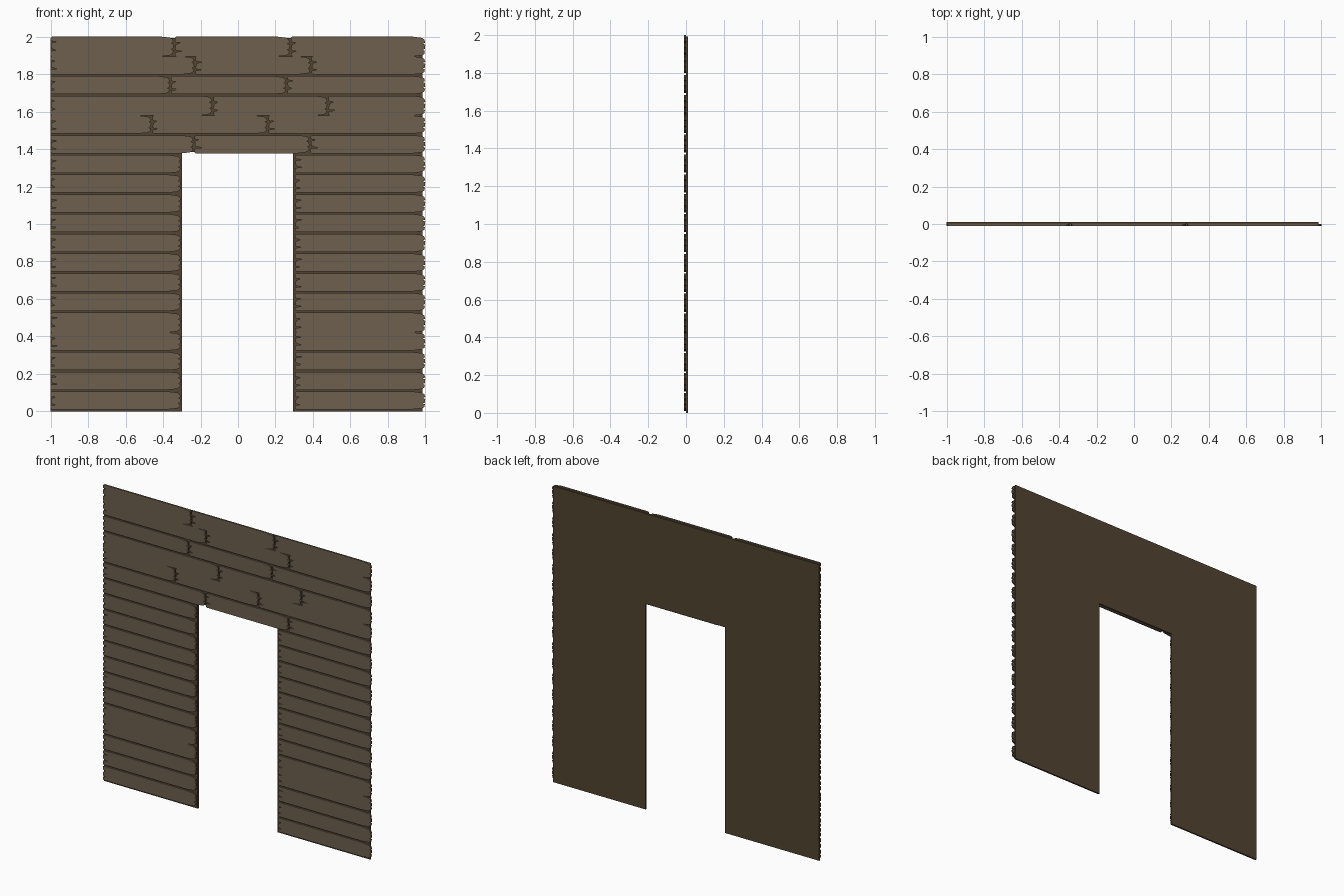
import bpy, bmesh, random

if "Cube" in bpy.data.objects:
    bpy.data.objects.remove(bpy.data.objects["Cube"])

random.seed(4)
ROWS = 19
H = 2.0 / ROWS
Y_FRONT, Y_MID, Y_BACK = -0.011, 0.0, 0.011


def material(name, color):
    m = bpy.data.materials.new(name)
    m.diffuse_color = (*color, 1)
    m.use_nodes = True
    m.node_tree.nodes["Principled BSDF"].inputs["Base Color"].default_value = m.diffuse_color
    return m


wood = material("weathered_wood", (0.155, 0.118, 0.076))
dark = material("dark_wood", (0.085, 0.057, 0.031))


def slab(name, outline, y0, y1, front_mat, side_mat):
    """Extrude an x-z outline from y0 to y1; ends and edges get side_mat."""
    bm = bmesh.new()
    face = bm.faces.new([bm.verts.new((x, y0, z)) for x, z in outline])
    ext = bmesh.ops.extrude_face_region(bm, geom=[face], use_keep_orig=True)
    for v in ext["geom"]:
        if isinstance(v, bmesh.types.BMVert):
            v.co.y = y1
    bmesh.ops.recalc_face_normals(bm, faces=bm.faces)
    bm.normal_update()
    for f in bm.faces:
        f.material_index = 0 if abs(f.normal.y) > 0.9 or f.normal.z > 0.9 else 1
    me = bpy.data.meshes.new(name)
    bm.to_mesh(me)
    bm.free()
    me.materials.append(front_mat)
    me.materials.append(side_mat)
    ob = bpy.data.objects.new(name, me)
    bpy.context.collection.objects.link(ob)
    return ob


def plank(name, x0, x1, z0, z1):
    """Board with a split left end and a worn, tapered right end."""
    h = z1 - z0

    def p(x, t):
        return (x, z0 + h * t)

    a, b = random.uniform(.022, .04), random.uniform(.022, .04)
    right = [p(x1 - .065, 0), p(x1 - .02, .06), p(x1 - .006, .14), p(x1, .3),
             p(x1 - .013, .36), p(x1, .42), p(x1 - .003, .62),
             p(x1 - .014, .67), p(x1 - .002, .72), p(x1 - .006, .88),
             p(x1 - .02, .95), p(x1 - .065, 1)]
    left = [p(x0 + .008, 1), p(x0, .94), p(x0, .80), p(x0 + .012, .77),
            p(x0 + a, .74), p(x0 + .01, .71), p(x0, .66), p(x0 + .004, .42),
            p(x0 + .014, .36), p(x0 + b, .31), p(x0 + .008, .29),
            p(x0, .24), p(x0, .05), p(x0 + .006, 0)]
    if random.random() < .5:
        right = [(x, z0 + z1 - z) for x, z in reversed(right)]
        left = [(x, z0 + z1 - z) for x, z in reversed(left)]
    slab(name, right + left, Y_FRONT, Y_MID, wood, dark)


# Backing panel with the doorway opening
slab("backing_panel",
     [(-1, 0), (-.30, 0), (-.30, 1.385), (.293, 1.385), (.293, 0), (.985, 0),
      (.985, 1.993), (-1, 1.993)], Y_MID, Y_BACK, dark, dark)

# Board joints for the rows above the doorway, bottom row first
joints = [(-.235, .385), (-.46, .16), (-.135, .48),
          (-.36, .26), (-.23, .39), (-.34, .28)]
flush_rows = {4, 15, 18}

for r in range(ROWS):
    z0, z1 = r * H, (r + 1) * H
    if r == 0:
        z0 += .002
    if r not in flush_rows:
        z0 += .009
    if r < 13:
        spans = [(-1, -.305), (.305, 1)]
    else:
        j = joints[r - 13]
        spans = [(-1, j[0] - .003), (j[0] + .003, j[1] - .003), (j[1] + .003, 1)]
    for i, (a, b) in enumerate(spans):
        plank(f"plank_row{r + 1}_{i + 1}", a, b, z0, z1)
